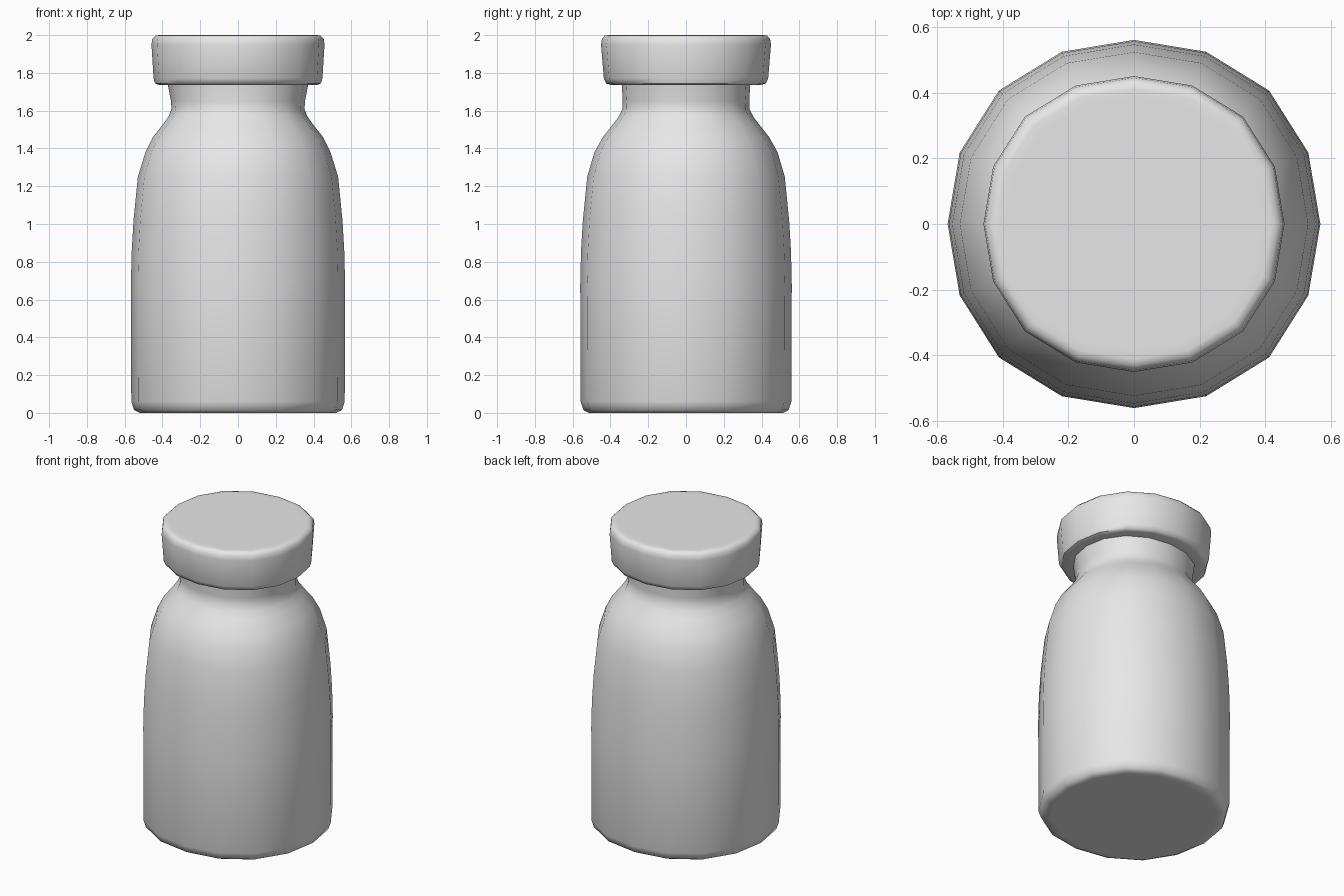
import bpy, bmesh, math

cube = bpy.data.objects.get("Cube")
if cube:
    bpy.data.objects.remove(cube, do_unlink=True)

SIDES = 16

grey = bpy.data.materials.new("plain_grey")
grey.use_nodes = True
colour = (0.8, 0.8, 0.8, 1)
grey.diffuse_color = colour
grey.node_tree.nodes["Principled BSDF"].inputs["Base Color"].default_value = colour


def lathe(name, profile):
    """Closed, slightly oval turned solid; profile rows are (x radius, y radius, z)."""
    bm = bmesh.new()
    rings = []
    for rx, ry, z in profile:
        ring = []
        for i in range(SIDES):
            a = math.tau * i / SIDES
            swell = 1 + 0.025 * math.sin(2 * a) ** 2
            ring.append(bm.verts.new((rx * swell * math.cos(a), ry * swell * math.sin(a), z)))
        rings.append(ring)
    for low, high in zip(rings, rings[1:]):
        for i in range(SIDES):
            j = (i + 1) % SIDES
            bm.faces.new((low[i], low[j], high[j], high[i]))
    bm.faces.new(rings[0][::-1])
    bm.faces.new(rings[-1])
    mesh = bpy.data.meshes.new(name)
    bm.to_mesh(mesh)
    bm.free()
    mesh.materials.append(grey)
    mesh.shade_smooth()
    mesh.set_sharp_from_angle(angle=math.radians(50))
    obj = bpy.data.objects.new(name, mesh)
    bpy.context.collection.objects.link(obj)
    return obj


# Bottle: rounded base, straight wall, curved shoulder, flared neck
lathe("bottle_body", [
    (0.49, 0.48, 0), (0.52, 0.515, 0), (0.55, 0.543, 0.015), (0.565, 0.558, 0.06),
    (0.567, 0.56, 0.68), (0.563, 0.556, 0.85), (0.553, 0.546, 1.02),
    (0.53, 0.523, 1.25), (0.49, 0.485, 1.38), (0.45, 0.44, 1.46),
    (0.395, 0.385, 1.53), (0.367, 0.355, 1.57), (0.352, 0.336, 1.61),
    (0.355, 0.335, 1.65), (0.373, 0.34, 1.745),
])

# Lid: broad disc with rounded rims, tapering a little downwards
lathe("lid", [
    (0.36, 0.33, 1.737), (0.42, 0.40, 1.737), (0.439, 0.422, 1.744),
    (0.447, 0.435, 1.77), (0.458, 0.45, 1.95), (0.454, 0.445, 1.98),
    (0.437, 0.43, 1.997), (0.42, 0.412, 2), (0.39, 0.385, 2),
])
